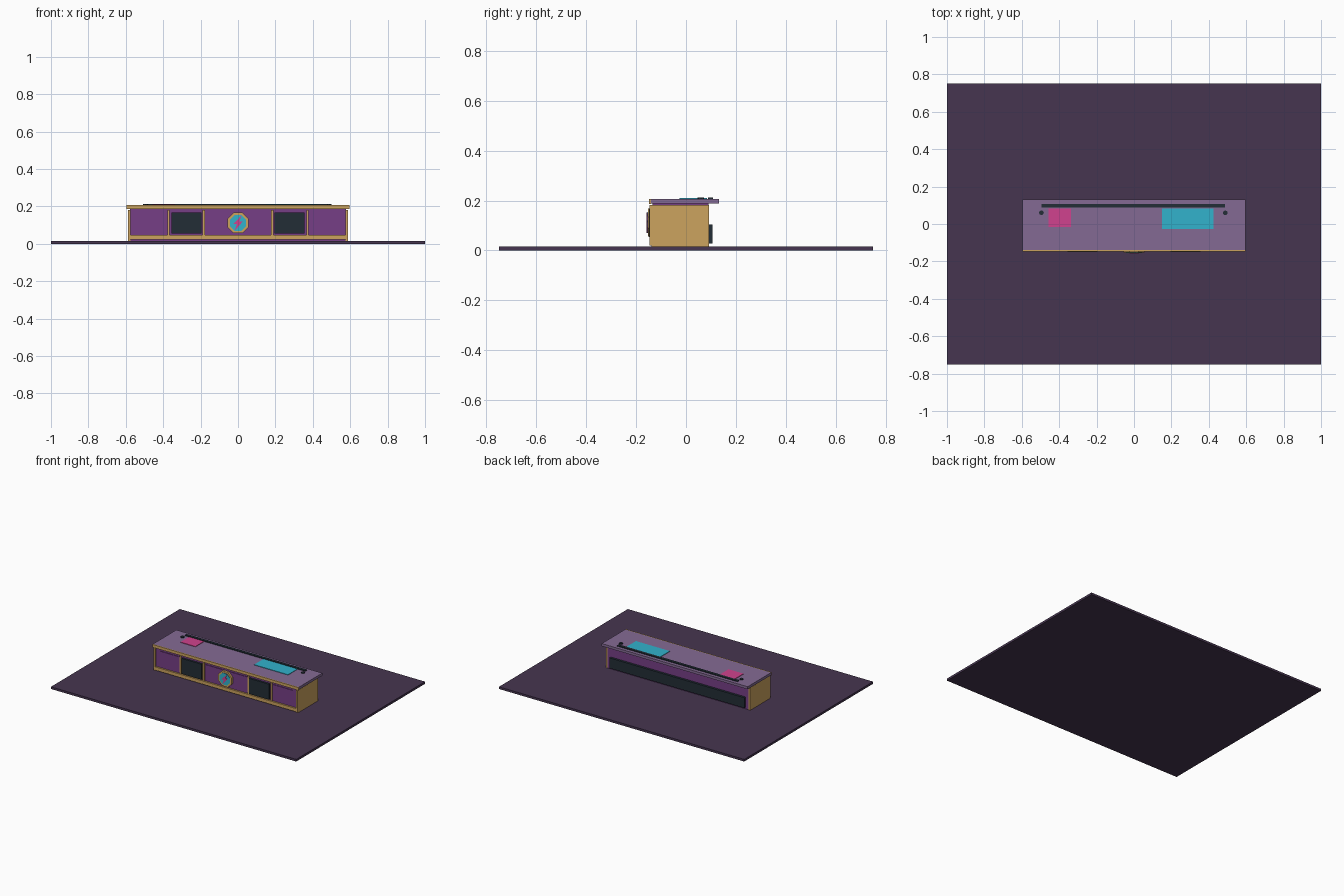
import bpy, bmesh, math

if "Cube" in bpy.data.objects:
    bpy.data.objects.remove(bpy.data.objects["Cube"])


def lin(c):
    c /= 255
    return c / 12.92 if c <= 0.04045 else ((c + 0.055) / 1.055) ** 2.4


def paint(name, r, g, b):
    m = bpy.data.materials.new(name)
    m.diffuse_color = (lin(r), lin(g), lin(b), 1)
    m.use_nodes = True
    m.node_tree.nodes["Principled BSDF"].inputs["Base Color"].default_value = m.diffuse_color
    return m


FLOOR = paint("dark plum", 70, 53, 80)
TOP = paint("dusty lilac", 132, 106, 148)
PURPLE = paint("purple", 118, 62, 134)
GOLD = paint("gold", 204, 163, 95)
DARK = paint("dark slate", 34, 45, 54)
CYAN = paint("cyan", 50, 178, 204)
PINK = paint("pink", 208, 66, 142)


def finish(name, bm, mat):
    bmesh.ops.recalc_face_normals(bm, faces=bm.faces)
    me = bpy.data.meshes.new(name)
    bm.to_mesh(me)
    bm.free()
    me.materials.append(mat)
    ob = bpy.data.objects.new(name, me)
    bpy.context.collection.objects.link(ob)
    return ob


def box(name, x, y, z, mat):
    """Box from (min, max) pairs."""
    bm = bmesh.new()
    bmesh.ops.create_cube(bm, size=1)
    for v in bm.verts:
        v.co = [(a + b) / 2 + c * (b - a) for (a, b), c in zip((x, y, z), v.co)]
    return finish(name, bm, mat)


def front_plate(name, points, y, mat):
    """Extrude an x/z outline between two y values."""
    bm = bmesh.new()
    face = bm.faces.new([bm.verts.new((px, y[1], pz)) for px, pz in points])
    new = bmesh.ops.extrude_face_region(bm, geom=[face])["geom"]
    for v in new:
        if isinstance(v, bmesh.types.BMVert):
            v.co.y = y[0]
    return finish(name, bm, mat)


def ring(n, r, cz=0.112):
    return [(r * math.cos(math.tau * (i + 0.5) / n),
             cz + r * math.sin(math.tau * (i + 0.5) / n)) for i in range(n)]


# Floor and counter body
box("floor_slab", (-1, 1), (-0.75, 0.75), (0, 0.016), FLOOR)
box("counter_body", (-0.577, 0.577), (-0.134, 0.09), (0.016, 0.188), PURPLE)
box("countertop", (-0.595, 0.595), (-0.14, 0.132), (0.188, 0.207), TOP)
box("top_front_trim", (-0.595, 0.595), (-0.148, -0.14), (0.186, 0.207), GOLD)
box("bottom_front_trim", (-0.577, 0.577), (-0.146, -0.134), (0.022, 0.046), GOLD)

# Gold ends, front corner posts and screen dividers
for s, side in ((-1, "left"), (1, "right")):
    box(side + "_end_panel", sorted((s * 0.576, s * 0.588)), (-0.138, 0.092),
        (0.016, 0.182), GOLD)
    box(side + "_corner_post", sorted((s * 0.574, s * 0.588)), (-0.146, -0.138),
        (0.02, 0.182), GOLD)
    for cx, where in ((0.183, "inner"), (0.371, "outer")):
        box(f"{side}_{where}_divider", (s * cx - 0.006, s * cx + 0.006),
            (-0.144, -0.134), (0.046, 0.18), GOLD)
    # Dark screens and raised outer panels
    box(side + "_screen", sorted((s * 0.194, s * 0.356)), (-0.149, -0.134),
        (0.054, 0.168), DARK)
    box(side + "_panel", sorted((s * 0.38, s * 0.54)), (-0.138, -0.134),
        (0.054, 0.168), PURPLE)
box("centre_panel", (-0.173, 0.173), (-0.138, -0.134), (0.054, 0.168), PURPLE)

# Round badge with bolt
front_plate("badge_rim", ring(8, 0.06), (-0.152, -0.138), GOLD)
front_plate("badge_disc", ring(8, 0.046), (-0.155, -0.152), CYAN)
front_plate("badge_bolt", [(0.018, 0.152), (-0.024, 0.106), (-0.006, 0.106),
                           (-0.018, 0.070), (0.026, 0.120), (0.008, 0.120)],
            (-0.158, -0.155), PINK)

# Rear storage panel
box("rear_panel", (-0.55, 0.55), (0.09, 0.107), (0.028, 0.104), DARK)

# Items on the countertop
box("rear_rail", (-0.495, 0.487), (0.088, 0.108), (0.207, 0.213), DARK)
box("pink_mat", (-0.458, -0.336), (-0.016, 0.084), (0.207, 0.2105), PINK)
box("cyan_mat", (0.15, 0.426), (-0.026, 0.084), (0.207, 0.2105), CYAN)
for x, side in ((-0.495, "left"), (0.488, "right")):
    bm = bmesh.new()
    bmesh.ops.create_cone(bm, cap_ends=True, segments=8, radius1=0.013,
                          radius2=0.013, depth=0.006)
    bmesh.ops.translate(bm, verts=bm.verts, vec=(x, 0.06, 0.21))
    finish(side + "_knob", bm, DARK)
